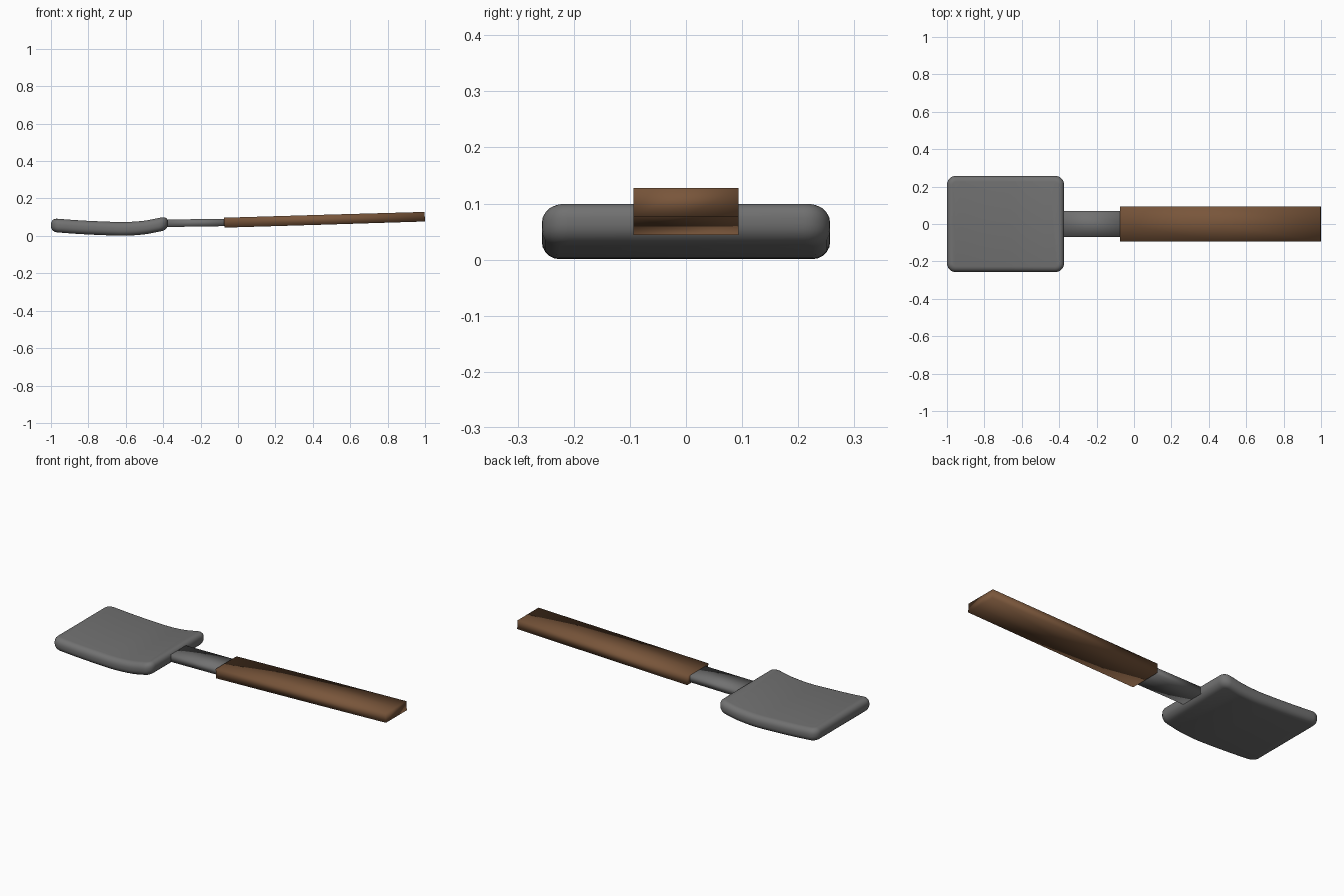
import bpy, bmesh
from mathutils import Vector

if "Cube" in bpy.data.objects:
    bpy.data.objects.remove(bpy.data.objects["Cube"])


def material(name, rgb):
    m = bpy.data.materials.new(name)
    m.diffuse_color = (*rgb, 1)
    m.use_nodes = True
    m.node_tree.nodes["Principled BSDF"].inputs["Base Color"].default_value = m.diffuse_color
    return m


metal = material("grey metal", (0.165, 0.165, 0.165))
wood = material("brown wood", (0.19, 0.092, 0.043))


def finish(name, bm, mat):
    bmesh.ops.recalc_face_normals(bm, faces=bm.faces)
    for f in bm.faces:
        f.smooth = True
    me = bpy.data.meshes.new(name)
    bm.to_mesh(me)
    bm.free()
    me.materials.append(mat)
    ob = bpy.data.objects.new(name, me)
    bpy.context.collection.objects.link(ob)
    return ob


def bar(name, sections, half_w, mat):
    """Flat bar through (x_bottom, z_bottom, x_top, z_top) sections."""
    bm = bmesh.new()
    rings = []
    for xb, zb, xt, zt in sections:
        pts = [(xb, -half_w, zb), (xb, 0, zb), (xb, half_w, zb),
               (xt, half_w, zt), (xt, 0, zt), (xt, -half_w, zt)]
        rings.append([bm.verts.new(p) for p in pts])
    for a, b in zip(rings, rings[1:]):
        for i in range(6):
            j = (i + 1) % 6
            bm.faces.new((a[i], a[j], b[j], b[i]))
    for r in (rings[0], rings[-1]):
        bm.faces.new((r[0], r[1], r[4], r[5]))
        bm.faces.new((r[1], r[2], r[3], r[4]))
    return finish(name, bm, mat)


# Curved centre line of the blade
CURVE = [(-1.0, .058), (-.85, .047), (-.7, .040), (-.6, .038),
         (-.5, .045), (-.44, .056), (-.37, .070)]


def blade_z(x):
    x = min(max(x, CURVE[0][0]), CURVE[-1][0])
    n = len(CURVE)
    slope = []
    for i in range(n):
        a, b = CURVE[max(i - 1, 0)], CURVE[min(i + 1, n - 1)]
        slope.append((b[1] - a[1]) / (b[0] - a[0]))
    for i in range(n - 1):
        (x0, z0), (x1, z1) = CURVE[i], CURVE[i + 1]
        if x <= x1:
            h = x1 - x0
            t = (x - x0) / h
            return ((2*t**3 - 3*t**2 + 1) * z0 + (t**3 - 2*t**2 + t) * h * slope[i]
                    + (3*t**2 - 2*t**3) * z1 + (t**3 - t**2) * h * slope[i + 1])


# Blade: rounded slab, sliced along x and bent
X0, X1, HALF_Y, THICK = -1.0, -0.374, 0.257, 0.073
bm = bmesh.new()
bmesh.ops.create_cube(bm, size=1)
for v in bm.verts:
    v.co = Vector(((X0 + X1) / 2 + v.co.x * (X1 - X0), v.co.y * 2 * HALF_Y, v.co.z * THICK))
upright = [e for e in bm.edges if abs(e.verts[0].co.z - e.verts[1].co.z) > 0.01]
bmesh.ops.bevel(bm, geom=upright, offset=0.047, segments=6, profile=0.5, affect='EDGES')
rim = [e for e in bm.edges if abs(e.verts[0].co.z - e.verts[1].co.z) < 1e-5]
bmesh.ops.bevel(bm, geom=rim, offset=0.031, segments=5, profile=0.5, affect='EDGES')
for i in range(1, 20):
    x = X0 + 0.05 + (X1 - X0 - 0.1) * i / 20
    bmesh.ops.bisect_plane(bm, geom=bm.verts[:] + bm.edges[:] + bm.faces[:],
                           plane_co=(x, 0, 0), plane_no=(1, 0, 0))
for v in bm.verts:
    v.co.z += blade_z(v.co.x)
low = min(v.co.z for v in bm.verts)
for v in bm.verts:
    v.co.z -= low - 0.001
finish("blade", bm, metal)

# Neck joining blade and handle
bar("neck", [(-.41, .047, -.41, .087), (0.0, .053, 0.0, .092)], 0.069, metal)

# Handle, rising slightly toward its end
bar("handle", [(-.073, .044, -.075, .097), (.46, .060, .46, .113),
               (1.0, .077, .997, .128)], 0.094, wood)
